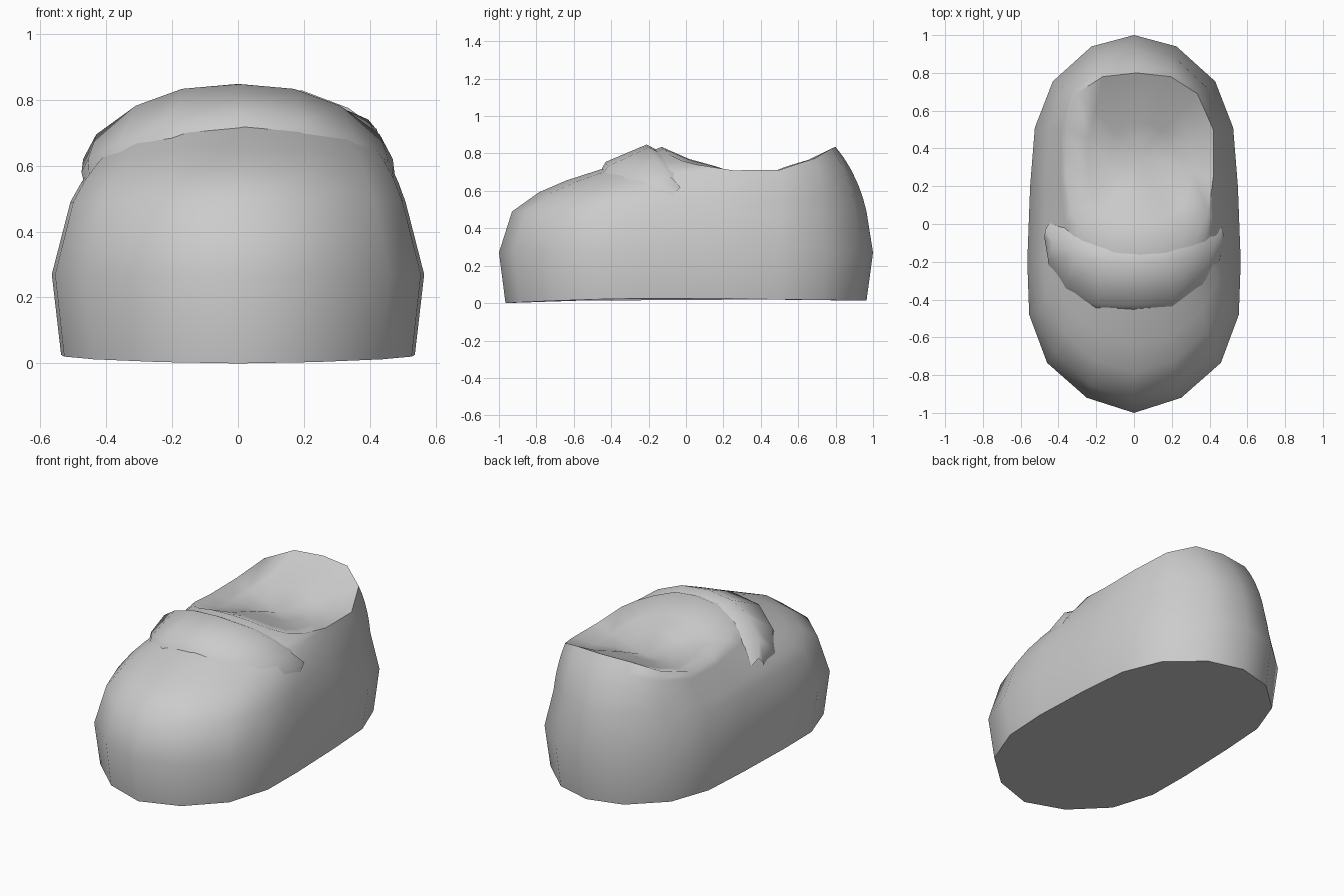
import bpy
import bmesh
import math
from mathutils import Vector

cube = bpy.data.objects.get("Cube")
if cube:
    bpy.data.objects.remove(cube, do_unlink=True)

grey = bpy.data.materials.new("plain grey")
grey.use_nodes = True
grey.diffuse_color = (0.6, 0.6, 0.6, 1)
grey.node_tree.nodes["Principled BSDF"].inputs["Base Color"].default_value = (0.6, 0.6, 0.6, 1)


def loft(name, rings, closed, cap_start=False, tip=None):
    """Skin a list of equal-length point rows."""
    bm = bmesh.new()
    rows = [[bm.verts.new(p) for p in ring] for ring in rings]
    n = len(rows[0])
    for a, b in zip(rows, rows[1:]):
        for i in range(n if closed else n - 1):
            j = (i + 1) % n
            bm.faces.new((a[i], a[j], b[j], b[i]))
    if cap_start:
        bm.faces.new(rows[0][::-1])
    if tip:
        t = bm.verts.new(tip)
        for i in range(n):
            bm.faces.new((rows[-1][i], rows[-1][(i + 1) % n], t))
    bmesh.ops.recalc_face_normals(bm, faces=bm.faces)
    mesh = bpy.data.meshes.new(name)
    bm.to_mesh(mesh)
    bm.free()
    mesh.materials.append(grey)
    obj = bpy.data.objects.new(name, mesh)
    bpy.context.collection.objects.link(obj)
    bpy.ops.object.select_all(action="DESELECT")
    obj.select_set(True)
    bpy.context.view_layer.objects.active = obj
    bpy.ops.object.shade_smooth_by_angle(angle=math.radians(75))


def mirror_ring(half):
    """Complete a toe-to-heel half outline into a closed ring."""
    return half + [Vector((-p.x, p.y, p.z)) for p in half[-2:0:-1]]


def mirror_row(half):
    """Complete a centre-to-side row into a full arch."""
    pts = [Vector(p) for p in half]
    return [Vector((-p.x, p.y, p.z)) for p in pts[:0:-1]] + pts


# Widest outline and opening rim, toe to heel along one side
outline = [(0, -1), (.25, -.92), (.46, -.735), (.555, -.48), (.565, -.2),
           (.55, .2), (.525, .51), (.43, .755), (.225, .94), (0, 1)]
rim_half = [(0, -.13, .835), (.13, -.12, .825), (.24, -.08, .79), (.32, -.02, .76),
            (.365, .06, .74), (.39, .25, .71), (.39, .5, .712), (.32, .69, .775),
            (.18, .78, .828), (0, .8, .835)]

widest = mirror_ring([Vector((x, y, .27)) for x, y in outline])
base = [Vector((p.x * .95, p.y * .965, .027 - .027 * p.y ** 2 if p.y < 0 else .027 - .014 * p.y))
        for p in widest]
shoulder = [Vector((p.x * .9, p.y * (.965 if p.y > 0 else .93), .49)) for p in widest]
# The opening sits slightly to one side, except at the heel
rim = [p + Vector((.03 if p.y < .6 else .015, 0, 0))
       for p in mirror_ring([Vector(p) for p in rim_half])]


def between(t):
    """Ring between shoulder and rim, fuller over the toes and heel."""
    ring = []
    for s, r in zip(shoulder, rim):
        p = s.lerp(r, t)
        swell = 4 * t * (1 - t)
        toe, heel = max(0, -s.y), max(0, s.y)
        p.z += .4 * toe * t * (1 - t) ** 3 + swell * (.006 + .008 * heel)
        p.y += swell * .02 * heel
        ring.append(p)
    return ring


# Shoe body with a shallow dished opening
centre = Vector((.03, .36, .66))
dish = [[p.lerp(centre, t) for p in rim] for t in (.3, .6)]
for p in dish[0]:
    p.z -= .012
loft("shoe_body", [base, widest, shoulder] + [between(t) for t in (.18, .36, .6, .8)] + [rim] + dish,
     True, cap_start=True, tip=centre)

# Raised strap arching over the instep
front = [(0, -.46, .7), (.2, -.45, .675), (.36, -.37, .6), (.45, -.24, .54), (.46, -.08, .52)]
lip = [(0, -.43, .755), (.2, -.42, .73), (.36, -.32, .67), (.455, -.19, .62), (.475, -.07, .58)]
crest = [(0, -.21, .848), (.17, -.2, .833), (.31, -.17, .782), (.43, -.1, .695), (.47, -.03, .62)]
back = [(0, -.14, .81), (.15, -.13, .8), (.27, -.09, .76), (.37, -.02, .69), (.44, .02, .57)]
loft("instep_strap", [mirror_row(r) for r in (front, lip, crest, back)], False)
